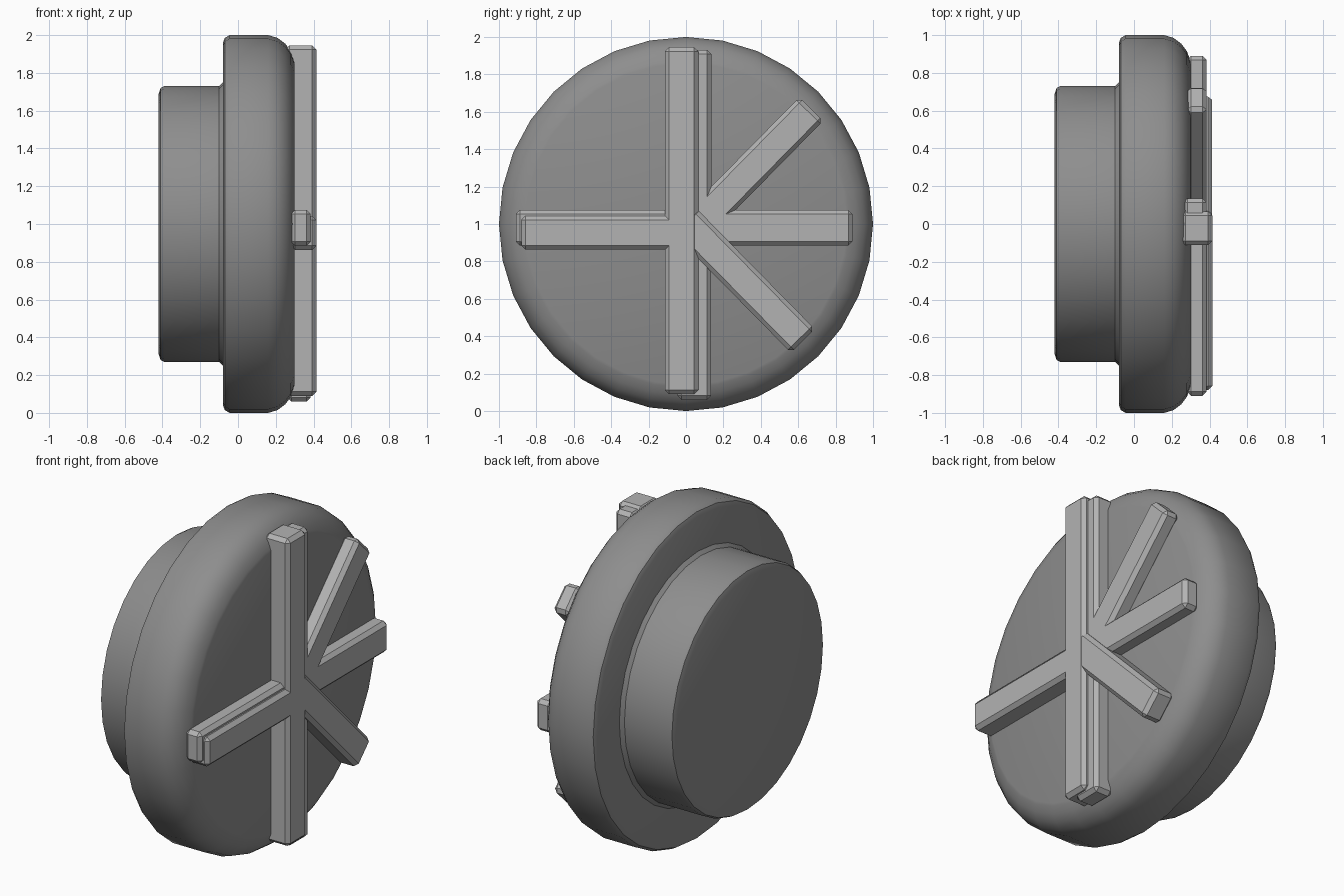
import bpy, bmesh, math
from mathutils import Matrix, Vector

cube = bpy.data.objects.get("Cube")
if cube:
    bpy.data.objects.remove(cube, do_unlink=True)


def material(name, value):
    mat = bpy.data.materials.new(name)
    mat.use_nodes = True
    colour = (value, value, value, 1)
    mat.diffuse_color = colour
    mat.node_tree.nodes["Principled BSDF"].inputs["Base Color"].default_value = colour
    return mat


dark_grey = material("dark grey", 0.27)
light_grey = material("light grey", 0.45)


def add_object(name, bm, mat):
    bmesh.ops.recalc_face_normals(bm, faces=bm.faces)
    mesh = bpy.data.meshes.new(name)
    bm.to_mesh(mesh)
    bm.free()
    mesh.materials.append(mat)
    obj = bpy.data.objects.new(name, mesh)
    bpy.context.collection.objects.link(obj)
    return obj


def turned_part(name, profile, mat, sides=32):
    """Revolve (x, radius) points around the x axis through z = 1."""
    bm = bmesh.new()
    verts = [bm.verts.new((x, 0, r)) for x, r in profile]
    edges = [bm.edges.new(pair) for pair in zip(verts, verts[1:])]
    bmesh.ops.spin(bm, geom=verts + edges, cent=(0, 0, 0), axis=(1, 0, 0),
                   angle=math.tau, steps=sides, use_duplicate=False)
    bmesh.ops.remove_doubles(bm, verts=bm.verts, dist=0.0005)
    bmesh.ops.translate(bm, verts=bm.verts, vec=(0, 0, 1))
    obj = add_object(name, bm, mat)
    bpy.ops.object.select_all(action="DESELECT")
    obj.select_set(True)
    bpy.context.view_layer.objects.active = obj
    bpy.ops.object.shade_smooth_by_angle(angle=math.radians(32))


def bar(name, start, end, width, back, front):
    """Chamfered bar on the face, running between two (y, z) points."""
    a, b = Vector((0, *start)), Vector((0, *end))
    run = b - a
    centre = (a + b) / 2 + Vector(((back + front) / 2, 0, 0))
    turn = Matrix.Rotation(math.atan2(run.z, run.y), 4, "X")
    size = Matrix.Diagonal((front - back, run.length, width, 1))
    bm = bmesh.new()
    bmesh.ops.create_cube(bm, size=1, matrix=Matrix.Translation(centre) @ turn @ size)
    bmesh.ops.bevel(bm, geom=bm.edges[:], offset=0.022, segments=1, affect="EDGES")
    add_object(name, bm, light_grey)


# Wide disc with a rounded front rim
turned_part("disc", [(-0.08, 0), (-0.08, 0.96), (-0.07, 0.985), (-0.045, 1.0),
                     (0.16, 1.0), (0.21, 0.985), (0.25, 0.955), (0.28, 0.915),
                     (0.295, 0.875), (0.3, 0.86), (0.3, 0)], dark_grey)

# Narrow hub behind the disc, with a small foot where they meet
turned_part("hub", [(-0.42, 0), (-0.42, 0.69), (-0.41, 0.72), (-0.39, 0.73),
                    (-0.1, 0.73), (-0.085, 0.745), (-0.07, 0.76), (-0.07, 0)], dark_grey)

# Raised bars: each long direction has a lower bar beside a taller one
bar("vertical_bar", (-0.023, 0.09), (-0.023, 1.945), 0.178, 0.25, 0.415)
bar("vertical_lower_bar", (0.045, 0.06), (0.045, 1.93), 0.18, 0.26, 0.385)
bar("horizontal_lower_bar", (-0.91, 0.98), (0.89, 0.98), 0.19, 0.28, 0.385)
bar("horizontal_bar", (-0.88, 0.953), (0.0, 0.953), 0.18, 0.28, 0.415)
bar("upper_diagonal_bar", (0.06, 0.995), (0.67, 1.615), 0.18, 0.28, 0.385)
bar("lower_diagonal_bar", (-0.01, 1.02), (0.625, 0.375), 0.18, 0.28, 0.413)
